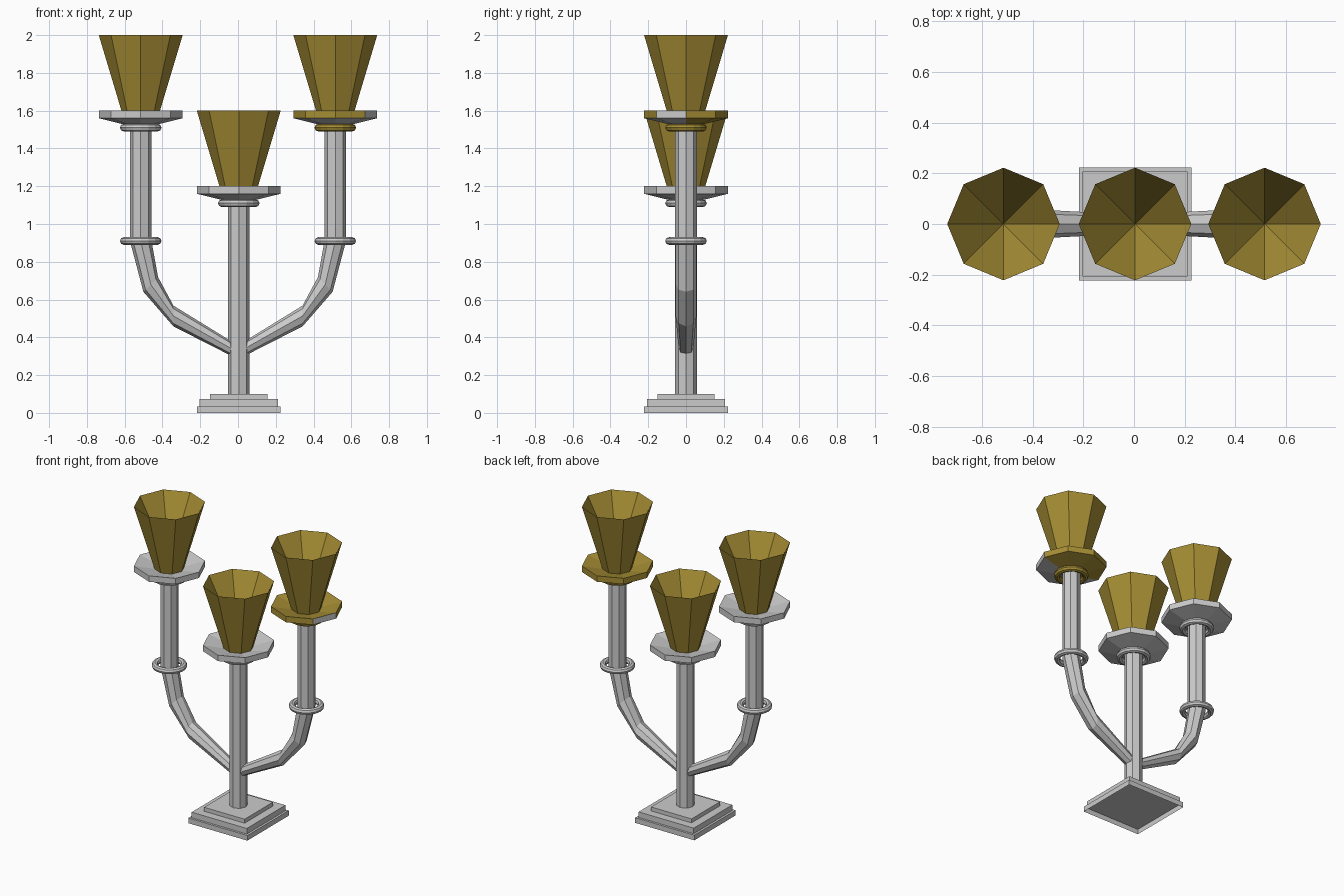
import bpy, bmesh, math
from mathutils import Vector

if "Cube" in bpy.data.objects:
    bpy.data.objects.remove(bpy.data.objects["Cube"])


def material(name, rgb):
    mat = bpy.data.materials.new(name)
    mat.use_nodes = True
    color = (*rgb, 1.0)
    mat.diffuse_color = color
    mat.node_tree.nodes["Principled BSDF"].inputs["Base Color"].default_value = color
    return mat


SILVER = material("silver_grey", (0.6, 0.6, 0.6))
GOLD = material("dull_gold", (0.385, 0.272, 0.035))
SIDES = 8
CENTRE_X = 0.004
STEM = 0.057


def make_object(name, bm, mat):
    bmesh.ops.recalc_face_normals(bm, faces=bm.faces)
    mesh = bpy.data.meshes.new(name)
    bm.to_mesh(mesh)
    bm.free()
    mesh.materials.append(mat)
    obj = bpy.data.objects.new(name, mesh)
    bpy.context.collection.objects.link(obj)
    return obj


def turns(count):
    return [math.tau * i / count for i in range(count)]


def bridge(bm, rings, closed=False):
    pairs = list(zip(rings, rings[1:]))
    if closed:
        pairs.append((rings[-1], rings[0]))
    for a, b in pairs:
        for i in range(len(a)):
            j = (i + 1) % len(a)
            bm.faces.new((a[i], a[j], b[j], b[i]))


def lathe(name, profile, x, z, mat, closed=False, sides=SIDES):
    """Turned part from (radius, height) pairs."""
    bm = bmesh.new()
    rings = [[bm.verts.new((x + r * math.cos(a), r * math.sin(a), z + h))
              for a in turns(sides)] for r, h in profile]
    bridge(bm, rings, closed)
    bmesh.ops.remove_doubles(bm, verts=bm.verts, dist=0.00001)
    return make_object(name, bm, mat)


def collar(name, x, z, mat):
    profile = [(0.09 + 0.02 * math.cos(a), 0.02 * math.sin(a)) for a in turns(SIDES)]
    lathe(name, profile, x, z, mat, closed=True, sides=16)


def holder(side, x, z, mat):
    """Collar, dished drip pan and flared cup on top of a stem."""
    collar(side + "_top_collar", x, z + 0.01, mat)
    pan = lathe(side + "_drip_pan",
                [(0.06, 0.02), (0.222, 0.06), (0.222, 0.1), (0.085, 0.068)],
                x, z, mat, closed=True)
    # Cup wall outside, conical hollow inside
    lathe(side + "_cup", [(0.092, 0.066), (0.222, 0.5), (0, 0.09)], x, z, GOLD)
    return pan


def arm(name, s):
    """Curved, tapering octagonal arm; sections are x, z, radius, tilt."""
    sections = [(0.515, 0.91, STEM, 0), (0.462, 0.68, 0.055, 45),
                (0.342, 0.513, 0.055, 90), (0.02, 0.332, 0.038, 90)]
    bm = bmesh.new()
    rings = []
    for x, z, r, tilt in sections:
        t = math.radians(tilt)
        n = Vector((s * math.cos(t), 0, -math.sin(t)))
        rings.append([bm.verts.new(Vector((s * x, 0, z)) + r * math.sin(a) * n
                                   + Vector((0, r * math.cos(a), 0)))
                      for a in turns(SIDES)])
    bridge(bm, rings)
    make_object(name, bm, SILVER)


def step(name, half, z0, z1, open_bottom=False):
    bm = bmesh.new()
    bmesh.ops.create_cube(bm, size=1)
    for v in bm.verts:
        v.co = (CENTRE_X + v.co.x * 2 * half, v.co.y * 2 * half, z0 if v.co.z < 0 else z1)
    if open_bottom:
        low = [f for f in bm.faces if f.calc_center_median().z < z0 + 0.001]
        bmesh.ops.delete(bm, geom=low, context="FACES_ONLY")
    make_object(name, bm, SILVER)


# Stepped square foot, hollow underneath
step("foot_bottom_step", 0.222, 0, 0.035, open_bottom=True)
step("foot_middle_step", 0.207, 0.035, 0.073)
step("foot_top_step", 0.152, 0.073, 0.1)

# Central stem and holder
lathe("centre_stem", [(STEM, 0.1), (STEM, 1.13)], CENTRE_X, 0, SILVER)
holder("centre", CENTRE_X, 1.1, SILVER)

# Side arms with upright stems
for side, s, mat in (("left", 1, GOLD), ("right", -1, SILVER)):
    x = s * 0.515
    arm(side + "_arm", s)
    collar(side + "_lower_collar", x, 0.91, SILVER)
    lathe(side + "_stem", [(STEM, 0.91), (STEM, 1.53)], x, 0, SILVER)
    pan = holder(side, x, 1.5, mat)
    # Gilded pan is bare under its front half and on one rim facet
    if mat == GOLD:
        pan.data.materials.append(SILVER)
        for f in pan.data.polygons:
            bare_rim = abs(f.normal.z) < 0.1 and f.center.x > x + 0.15
            if f.center.y < 0 and (f.normal.z < -0.5 or bare_rim):
                f.material_index = 1
